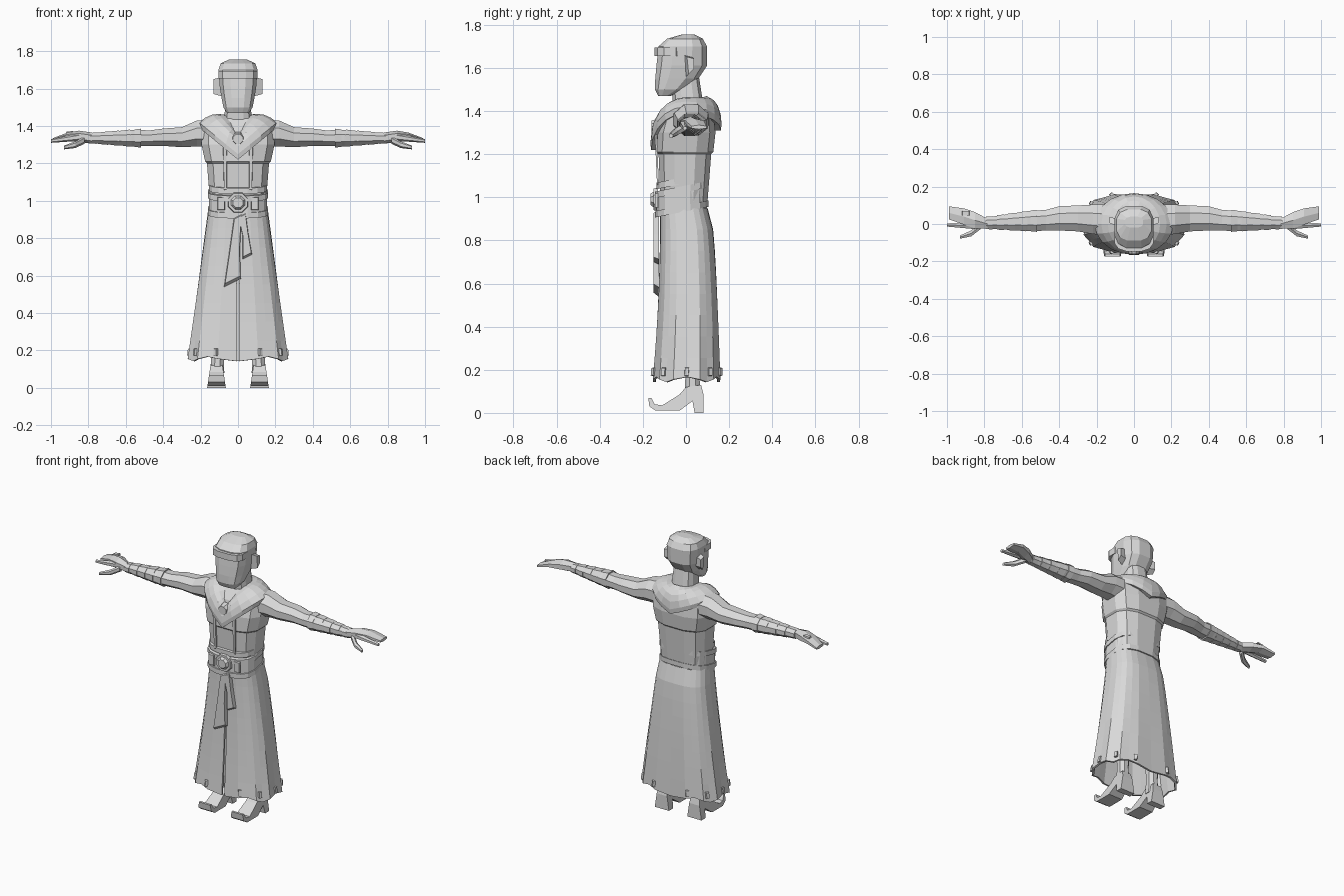
import bpy, bmesh, math
from mathutils import Vector

cube = bpy.data.objects.get("Cube")
if cube:
    bpy.data.objects.remove(cube, do_unlink=True)

color = (0.7, 0.7, 0.7, 1)
grey = bpy.data.materials.new("plain grey")
grey.use_nodes = True
grey.diffuse_color = color
grey.node_tree.nodes["Principled BSDF"].inputs["Base Color"].default_value = color


def loft(name, rings, cap=True, closed=True, mirror=False):
    """Skin a list of point rings with quads, giving one object."""
    bm = bmesh.new()
    loops = [[bm.verts.new(point) for point in ring] for ring in rings]
    count = len(loops[0])
    for low, high in zip(loops, loops[1:]):
        for i in range(count if closed else count - 1):
            j = (i + 1) % count
            bm.faces.new((low[i], low[j], high[j], high[i]))
    if cap:
        bm.faces.new(loops[0])
        bm.faces.new(loops[-1])
    bmesh.ops.recalc_face_normals(bm, faces=bm.faces)
    mesh = bpy.data.meshes.new(name)
    bm.to_mesh(mesh)
    bm.free()
    mesh.materials.append(grey)
    part = bpy.data.objects.new(name, mesh)
    bpy.context.collection.objects.link(part)
    if mirror:
        part.modifiers.new("mirror", 'MIRROR').use_mirror_merge = False
    return part


def prism(name, points, offset, scale=0.9, mirror=False):
    """Extrude a polygon along an offset, scaling the far end."""
    near = [Vector(point) for point in points]
    middle = sum(near, Vector()) / len(near)
    far = [middle + (point - middle) * scale + Vector(offset) for point in near]
    return loft(name, [near, far], mirror=mirror)


def lerp(start, end, t):
    return start + (end - start) * t


def angles(count, shift=0.5):
    return [math.tau * (i + shift) / count for i in range(count)]


def boxy(angle, half_width, front, back, power=0.7):
    """Point on a rounded rectangle; angle zero is the front."""
    s, c = math.sin(angle), math.cos(angle)
    x = half_width * math.copysign(abs(s) ** power, s)
    y = lerp(front, back, 0.5 - math.copysign(abs(c) ** power, c) / 2)
    return x, y


def level(z, half_width, front, back, sides=12, tilt=0.0):
    ring = [boxy(a, half_width, front, back) for a in angles(sides)]
    return [(x, y, z + tilt * y) for x, y in ring]


def limb(name, stations, sides=8):
    """Mirrored tube along x from (centre, y radius, z radius) stations."""
    rings = [[Vector(centre) + Vector((0, ry * math.cos(a), rz * math.sin(a)))
              for a in angles(sides)] for centre, ry, rz in stations]
    return loft(name, rings, mirror=True)


def disc(name, z, y, radius, depth, scale):
    rim = [(radius * math.cos(a), y, z + radius * math.sin(a)) for a in angles(8)]
    prism(name, rim, (0, -depth, 0), scale)


# Head, brow, ears and neck
loft("head", [level(*row) for row in (
    (1.47, 0.06, -0.13, -0.07), (1.5, 0.08, -0.145, 0), (1.55, 0.09, -0.145, 0.06),
    (1.61, 0.1, -0.14, 0.1), (1.7, 0.107, -0.13, 0.1),
    (1.735, 0.095, -0.09, 0.08), (1.755, 0.05, -0.02, 0.04))])
loft("brow", [level(z, 0.107, -0.148, 0) for z in (1.655, 1.695)])
prism("ears", [(0.09, -0.01, 1.66), (0.09, 0.03, 1.65), (0.09, 0.03, 1.59), (0.09, 0, 1.56)],
      (0.04, 0.01, 0), 0.8, mirror=True)
loft("neck", [level(1.38, 0.08, -0.06, 0.09), level(1.57, 0.065, -0.07, 0.06)])

# Torso with the chest overhanging the waist
loft("torso", [level(*row) for row in (
    (0.95, 0.15, -0.12, 0.1), (1.2, 0.17, -0.13, 0.12), (1.21, 0.18, -0.14, 0.13),
    (1.3, 0.2, -0.135, 0.14), (1.38, 0.2, -0.11, 0.13), (1.44, 0.15, -0.06, 0.11))])
prism("tunic_borders", [(0.06, -0.125, 1.05), (0.075, -0.125, 1.05),
                        (0.08, -0.136, 1.3), (0.06, -0.136, 1.3)],
      (0, -0.009, 0), mirror=True)


# Cowl draped in a V over the shoulders
def drape(t, tuck=1.0):
    """Ring of the cowl from its outer hem (0) to its neck opening (1)."""
    ring = []
    puff = 0.02 * math.sin(math.pi * t)
    for a in angles(20, shift=0):
        s, c = math.sin(a), math.cos(a)
        reach = 0.165 - 0.07 * t * t
        dip = lerp(1.25, 1.36, t) if c > 0 else lerp(1.34, 1.47, t)
        z = lerp(dip, lerp(1.42, 1.46, t), abs(s)) + puff
        ring.append((tuck * lerp(0.21, 0.07, t) * s, -tuck * reach * c, z))
    return ring


hem = [(x, y, z - 0.03) for x, y, z in drape(0, tuck=0.98)]
under = [(x, y, z - 0.03) for x, y, z in drape(0, tuck=0.8)]
collar = [(x, y, z - 0.04) for x, y, z in drape(1, tuck=0.9)]
loft("cowl", [under, hem] + [drape(i / 4) for i in range(5)] + [collar], cap=False)
disc("brooch", z=1.33, y=-0.12, radius=0.04, depth=0.04, scale=0.7)

# Belt layers, tilted up toward the back
for name, middle, height, grow in (
        ("belt_lower", 0.95, 0.03, 0.006), ("belt_main", 1, 0.08, 0),
        ("belt_middle", 1.04, 0.03, 0.006), ("belt_upper", 1.08, 0.03, 0)):
    sections = []
    for side, swell in ((-1, -0.02), (-1, grow), (1, grow), (1, -0.02)):
        sections.append(level(middle + side * height / 2, 0.157 + swell, -0.138 - swell,
                              0.1 + swell, sides=16, tilt=0.2))
    loft(name, sections)
disc("buckle_rim", z=0.99, y=-0.13, radius=0.06, depth=0.02, scale=0.9)
disc("buckle_boss", z=0.99, y=-0.15, radius=0.04, depth=0.015, scale=0.7)
prism("belt_plates", [(x, -0.13, z) for x, z in
                      ((0.07, 0.95), (0.11, 0.95), (0.11, 1.02), (0.07, 1.02))],
      (0, -0.014, 0), mirror=True)


# Robe skirt: pleated, slit at the front, scalloped at the hem
def robe_point(angle, drop):
    """Point on the robe; drop runs from the waist (0) to the hem (1)."""
    pleat = 1 + 0.02 * drop * math.cos(12 * angle + math.pi)
    x, y = boxy(angle, 0.16 + 0.11 * drop, -0.12 - 0.035 * drop ** 2, 0.1 + 0.06 * drop ** 0.4)
    scallop = 0.012 * math.cos(6 * angle) if drop == 1 else 0
    return Vector((x * pleat, y * pleat, lerp(0.95, 0.155, drop) - scallop))


def robe_ring(drop):
    slit = 0.008 if drop > 0.4 else 0
    return [robe_point(lerp(slit, math.tau - slit, i / 24), drop) for i in range(25)]


skirt = loft("robe_skirt", [robe_ring(i / 8) for i in range(9)], cap=False, closed=False)
solid = skirt.modifiers.new("thickness", 'SOLIDIFY')
solid.thickness = 0.012
solid.offset = -1

# Small stitched tabs along the hem
for i in range(5):
    angle = math.pi * (i + 0.5) / 5
    low, high = robe_point(angle, 0.98), robe_point(angle, 0.93)
    out = Vector((low.x, low.y, 0)).normalized() * 0.01
    side = Vector((-out.y, out.x, 0))
    corners = [low - side, low + side, high + side, high - side]
    prism("hem_tabs_%d" % (i + 1), [corner - out for corner in corners], out * 2, mirror=True)


# Sash tails hanging from the buckle
def sash(name, stations):
    """Hanging ribbon from (x, z, half width) stations, cut aslant."""
    left = [(x - w, -0.125, z - w / 2) for x, z, w in stations]
    right = [(x + w, -0.125, z + w / 2) for x, z, w in reversed(stations)]
    prism(name, left + right, (0, -0.025, 0))


sash("sash_long", [(0, 0.93, 0.02), (-0.02, 0.72, 0.03), (-0.03, 0.56, 0.045)])
sash("sash_short", [(0.02, 0.93, 0.02), (0.04, 0.82, 0.015), (0.05, 0.7, 0.025)])

# Sleeves with forearm wraps
elbow, wrist = Vector((0.47, 0.02, 1.335)), Vector((0.8, 0.005, 1.335))
limb("sleeves", [((0.14, 0.02, 1.36), 0.09, 0.08), ((0.22, 0.025, 1.36), 0.085, 0.075),
                 ((0.3, 0.03, 1.34), 0.075, 0.058), ((0.4, 0.03, 1.34), 0.07, 0.05),
                 (elbow, 0.06, 0.045), (lerp(elbow, wrist, 0.3), 0.058, 0.048),
                 (wrist, 0.03, 0.028)])
for i in range(5):
    centre = lerp(elbow, wrist, 0.2 + 0.18 * i)
    size = 1 - 0.1 * i
    half = Vector((0.018, 0, 0))
    limb("arm_wraps_%d" % (i + 1), [(centre - half, 0.064 * size, 0.055 * size),
                                    (centre + half, 0.06 * size, 0.05 * size)])

# Hands: palm with joined fingers, forefinger and thumb
limb("hands", [((0.78, 0, 1.335), 0.03, 0.03), ((0.85, 0.02, 1.345), 0.05, 0.03),
               ((0.91, 0.04, 1.345), 0.05, 0.02), ((0.99, 0.06, 1.325), 0.04, 0.01)], sides=6)
limb("forefingers", [((0.85, -0.01, 1.34), 0.02, 0.02),
                     ((1, -0.005, 1.32), 0.01, 0.01)], sides=6)
limb("thumbs", [((0.82, -0.01, 1.325), 0.02, 0.02), ((0.87, -0.05, 1.3), 0.018, 0.018),
                ((0.93, -0.07, 1.285), 0.01, 0.01)], sides=6)
prism("right_hand_plate", [(-0.92, 0.045, 1.36), (-0.88, 0.045, 1.365),
                           (-0.88, 0.07, 1.365), (-0.92, 0.07, 1.36)], (0, 0, 0.009))

# Legs and curled heeled shoes
loft("legs", [[(0.11 + r * math.cos(a), 0.03 + r * math.sin(a), z) for a in angles(8)]
              for z, r in ((0.08, 0.04), (0.18, 0.035), (0.6, 0.06))], mirror=True)
profile = ((-0.175, 0.07), (-0.17, 0.03), (-0.14, 0.01), (-0.03, 0.01), (0.03, 0.055),
           (0.04, 0), (0.08, 0), (0.08, 0.09), (0.07, 0.13), (0, 0.12),
           (-0.03, 0.085), (-0.11, 0.035), (-0.145, 0.04), (-0.16, 0.07))
loft("shoes", [[(0.115 + side * (0.05 - 0.15 * z), y, z) for y, z in profile]
               for side in (-1, 1)], mirror=True)
